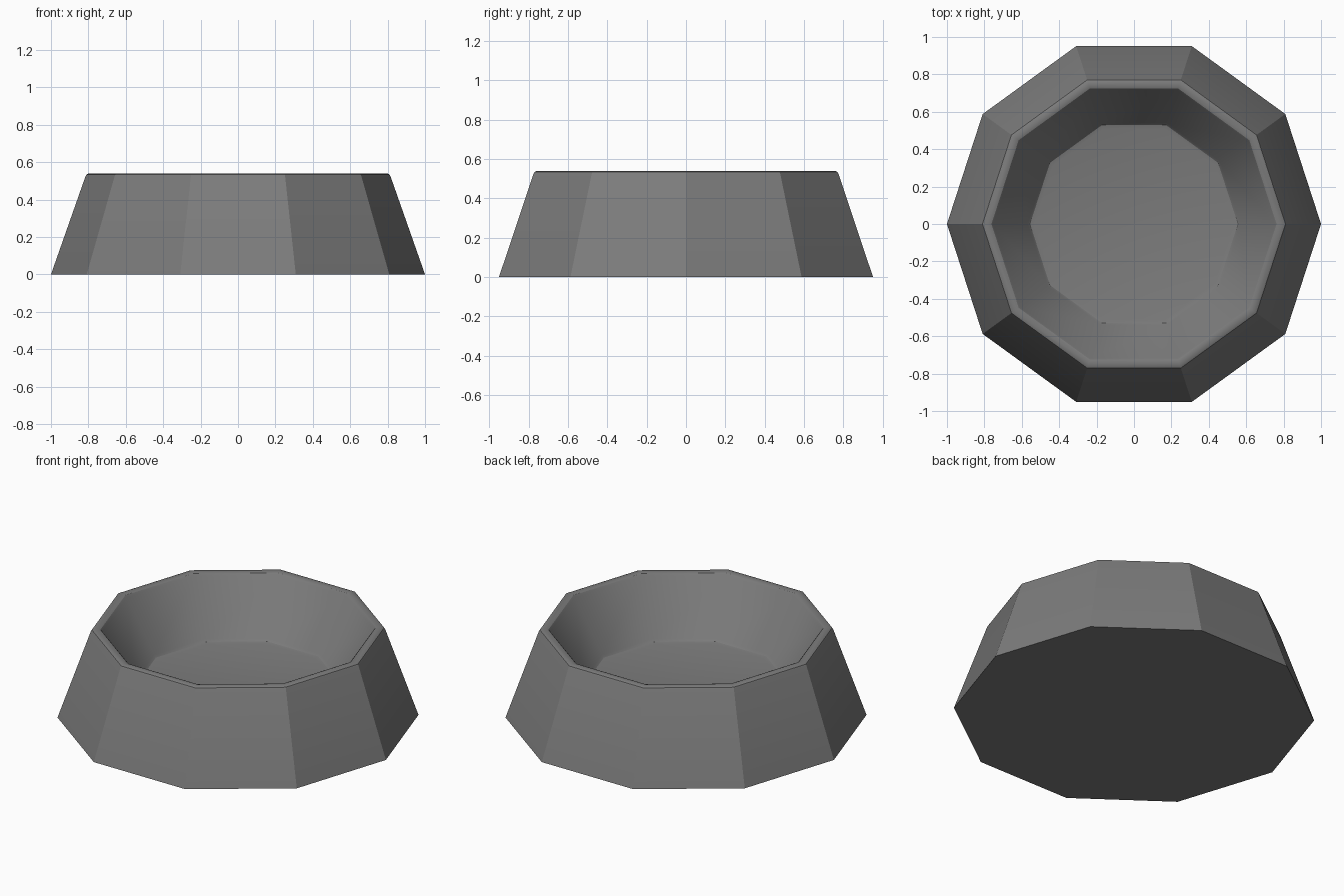
import bpy, bmesh
from math import cos, sin, tau

if "Cube" in bpy.data.objects:
    bpy.data.objects.remove(bpy.data.objects["Cube"])

SIDES = 10
# Closed profile (radius, height): outer wall, rounded rim, inner wall, floor fillet
PROFILE = [(1.0, 0.0), (0.815, 0.526), (0.810, 0.534), (0.800, 0.539),
           (0.774, 0.539), (0.762, 0.535), (0.753, 0.524),
           (0.568, 0.222), (0.556, 0.209), (0.535, 0.204)]

# Ten-sided bowl: one ring per profile point, bridged, capped at base and floor
bm = bmesh.new()
rings = [[bm.verts.new((r * cos(tau * i / SIDES), r * sin(tau * i / SIDES), z))
          for i in range(SIDES)] for r, z in PROFILE]
for a, b in zip(rings, rings[1:]):
    for i in range(SIDES):
        j = (i + 1) % SIDES
        bm.faces.new((a[i], a[j], b[j], b[i]))
bm.faces.new(rings[0][::-1])
bm.faces.new(rings[-1])
bmesh.ops.recalc_face_normals(bm, faces=bm.faces)

mesh = bpy.data.meshes.new("bowl")
bm.to_mesh(mesh)
bm.free()
bowl = bpy.data.objects.new("bowl", mesh)
bpy.context.collection.objects.link(bowl)

# Dark grey finish
grey = bpy.data.materials.new("dark_grey")
grey.diffuse_color = (0.2, 0.2, 0.2, 1)
grey.use_nodes = True
grey.node_tree.nodes["Principled BSDF"].inputs["Base Color"].default_value = grey.diffuse_color
mesh.materials.append(grey)

# Crisp facets outside, soft rim and floor fillet
bpy.context.view_layer.objects.active = bowl
bowl.select_set(True)
bpy.ops.object.shade_smooth_by_angle(angle=0.52)
